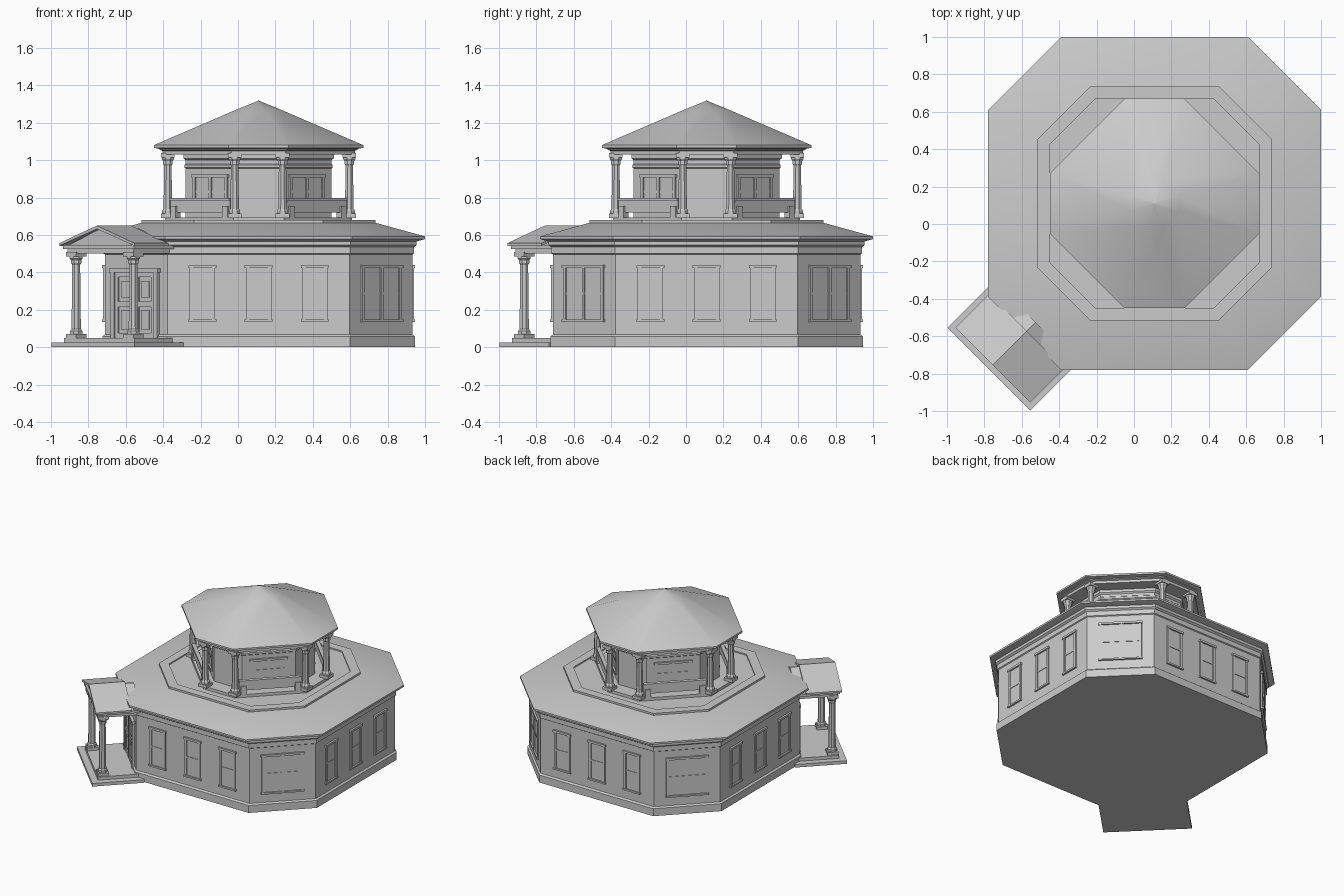
import bpy, bmesh, math
from mathutils import Matrix, Vector

if "Cube" in bpy.data.objects:
    bpy.data.objects.remove(bpy.data.objects["Cube"])

C = Vector((0.11, 0.11, 0))          # axis of the octagonal building
R2 = math.sqrt(2)


def place(k, u, d, z):
    """Point on side k (0 = front, 45 degree steps): u sideways, d outward."""
    return C + Matrix.Rotation(math.radians(45 * k), 3, 'Z') @ Vector((u, -d, z))


def finish(name, bm, smooth=None):
    bmesh.ops.recalc_face_normals(bm, faces=bm.faces)
    me = bpy.data.meshes.new(name)
    bm.to_mesh(me)
    bm.free()
    ob = bpy.data.objects.new(name, me)
    bpy.context.collection.objects.link(ob)
    if smooth:
        bpy.ops.object.select_all(action='DESELECT')
        ob.select_set(True)
        bpy.context.view_layer.objects.active = ob
        bpy.ops.object.shade_smooth_by_angle(angle=math.radians(smooth))
    return ob


def loft(name, rings, smooth=None):
    """Stack of octagons (half width, half straight side, z)."""
    bm = bmesh.new()
    prev = None
    for h, b, z in rings:
        pts = [(b, -h), (h, -b), (h, b), (b, h), (-b, h), (-h, b), (-h, -b), (-b, -h)]
        ring = [bm.verts.new(C + Vector((x, y, z))) for x, y in pts]
        if prev:
            for i in range(8):
                j = (i + 1) % 8
                bm.faces.new((prev[i], prev[j], ring[j], ring[i]))
        else:
            bm.faces.new(ring)
        prev = ring
    bm.faces.new(prev)
    bmesh.ops.remove_doubles(bm, verts=bm.verts, dist=1e-5)
    return finish(name, bm, smooth)


def prism(bm, k, outline, d0, d1):
    """Extrude a (u, z) outline from d0 to d1 on side k."""
    a = [bm.verts.new(place(k, u, d0, z)) for u, z in outline]
    b = [bm.verts.new(place(k, u, d1, z)) for u, z in outline]
    bm.faces.new(a)
    bm.faces.new(b)
    n = len(a)
    for i in range(n):
        bm.faces.new((a[i], a[(i + 1) % n], b[(i + 1) % n], b[i]))


def box(bm, k, u0, u1, d0, d1, z0, z1):
    prism(bm, k, [(u0, z0), (u1, z0), (u1, z1), (u0, z1)], d0, d1)


def window(bm, k, u, d, hw, z0, z1, bays=1):
    """Framed sash window with header, sill, mullions and meeting rails."""
    t, i = 0.018, d - 0.01
    box(bm, k, u - hw, u + hw, i, d + 0.002, z0, z1)
    for n in range(bays + 1):
        x = u - hw + t / 2 + n * (2 * hw - t) / bays
        box(bm, k, x - t / 2, x + t / 2, i, d + 0.009, z0, z1)
    box(bm, k, u - hw - .006, u + hw + .006, i, d + 0.014, z1 - .016, z1)
    box(bm, k, u - hw - .006, u + hw + .006, i, d + 0.014, z0, z0 + .012)
    m = (z0 + z1) / 2
    box(bm, k, u - hw, u + hw, i, d + 0.006, m - .006, m + .006)


def column(bm, p, z0, z1, r, k):
    """Round-ish shaft with stepped base and capital, square end blocks."""
    prof = [(1.3, z0), (1.3, z0 + .04), (1, z0 + .05), (.85, z1 - .065),
            (1.1, z1 - .055), (1.1, z1 - .04), (1.4, z1 - .03), (1.4, z1)]
    prev = None
    for s, z in prof:
        ring = [bm.verts.new((p.x + r * s * math.cos(a), p.y + r * s * math.sin(a), z))
                for a in [math.pi / 8 + n * math.pi / 4 for n in range(8)]]
        if prev:
            for n in range(8):
                bm.faces.new((prev[n], prev[(n + 1) % 8], ring[(n + 1) % 8], ring[n]))
        else:
            bm.faces.new(ring)
        prev = ring
    bm.faces.new(prev)
    m = Matrix.Rotation(math.radians(45 * k), 4, 'Z')
    for zc in (z0 + .012, z1 - .008):
        bmesh.ops.create_cube(bm, size=1, matrix=Matrix.Translation((p.x, p.y, zc)) @ m
                              @ Matrix.Diagonal((r * 2.9, r * 2.9, .024, 1)))


# Ground floor walls with plinth and cornice bands
loft("main_walls", [(.835, .490, 0), (.835, .490, .058), (.822, .487, .068), (.822, .487, .495),
                    (.830, .489, .500), (.830, .489, .535), (.845, .492, .545), (.845, .492, .582)])
# Lower roof, with raised rim around the deck
loft("main_roof", [(.845, .492, .565), (.89, .50, .578), (.89, .50, .592), (.625, .345, .665)], 30)
loft("roof_rim", [(.625, .345, .655), (.625, .345, .68), (.56, .315, .68), (.56, .315, .67)])

# Ground floor windows
wd, gd = .822, (.822 + .487) / R2
bm = bmesh.new()
for k in (0, 2, 4, 6):
    for u in (-.3, 0, .3):
        window(bm, k, u, wd, .068, .135, .44)
for k in (1, 3, 5):
    window(bm, k, 0, gd, .15, .135, .44, 2)
finish("main_windows", bm)

# Upper storey walls
loft("upper_walls", [(.50, .135, .66), (.50, .135, .692), (.39, .12, .692), (.39, .12, .955),
                     (.396, .122, .96), (.396, .122, .975), (.391, .12, .98), (.391, .12, 1.0),
                     (.402, .124, 1.01), (.402, .124, 1.04)])
loft("upper_cornice", [(.515, .145, 1.03), (.515, .145, 1.05), (.53, .15, 1.055), (.53, .15, 1.066)])
loft("upper_roof", [(.53, .15, 1.06), (.56, .16, 1.066), (.56, .16, 1.08),
                    (.13, .04, 1.265), (.001, .0004, 1.318)], 30)

# Upper windows, columns and balcony rails
ud = .51 / R2
rail_d = (.485 + .128) / R2
bm = bmesh.new()
for k in (1, 3, 5, 7):
    window(bm, k, 0, ud, .13, .74, .922, 2)
finish("upper_windows", bm)
bm = bmesh.new()
for k in (0, 2, 4, 6):
    for u in (-.128, .128):
        column(bm, place(k, u, .485, 0), .69, 1.035, .025, k)
finish("upper_columns", bm)
bm = bmesh.new()
for k in (1, 3, 5, 7):
    box(bm, k, -.225, .225, rail_d - .008, rail_d + .008, .72, .79)
    box(bm, k, -.225, .225, rail_d - .014, rail_d + .014, .785, .798)
    for u in (-.195, .195):
        box(bm, k, u - .02, u + .02, rail_d - .018, rail_d + .018, .69, .755)
finish("balcony_rails", bm)

# Porch floor and step
P = 7
bm = bmesh.new()
box(bm, P, -.313, .313, .88, 1.253, 0, .024)
box(bm, P, -.265, .265, .88, 1.205, .024, .048)
finish("porch_floor", bm)

# Porch columns
bm = bmesh.new()
for u in (-.216, .216):
    column(bm, place(P, u, 1.163, 0), .046, .505, .027, P)
finish("porch_columns", bm)

# Porch beam, pediment and gable roof
bm = bmesh.new()
box(bm, P, -.25, .25, .90, 1.195, .50, .525)
box(bm, P, -.268, .268, .90, 1.21, .525, .545)
prism(bm, P, [(-.255, .54), (.255, .54), (0, .635)], .90, 1.195)
finish("porch_pediment", bm)
bm = bmesh.new()
prism(bm, P, [(-.283, .542), (-.283, .556), (0, .65), (.283, .556), (.283, .542), (0, .632)], .965, 1.223)
finish("porch_roof", bm)

# Double entrance door with frame and raised panels
bm = bmesh.new()
box(bm, P, -.15, .15, gd - .01, gd + .004, .048, .40)
for s in (-1, 1):
    a, b = sorted((s * .15, s * .175))
    box(bm, P, a, b, gd - .01, gd + .018, .048, .42)
    a, b = sorted((s * .004, s * .148))
    for z0, z1 in ((.05, .075), (.215, .245), (.375, .40)):
        box(bm, P, a, b, gd, gd + .012, z0, z1)
    for c in (.016, .136):
        box(bm, P, s * c - .012, s * c + .012, gd, gd + .012, .05, .40)
    for z0, z1 in ((.095, .195), (.265, .355)):
        box(bm, P, s * .076 - .03, s * .076 + .03, gd, gd + .010, z0, z1)
box(bm, P, -.185, .185, gd - .01, gd + .022, .40, .42)
finish("entrance_door", bm)
